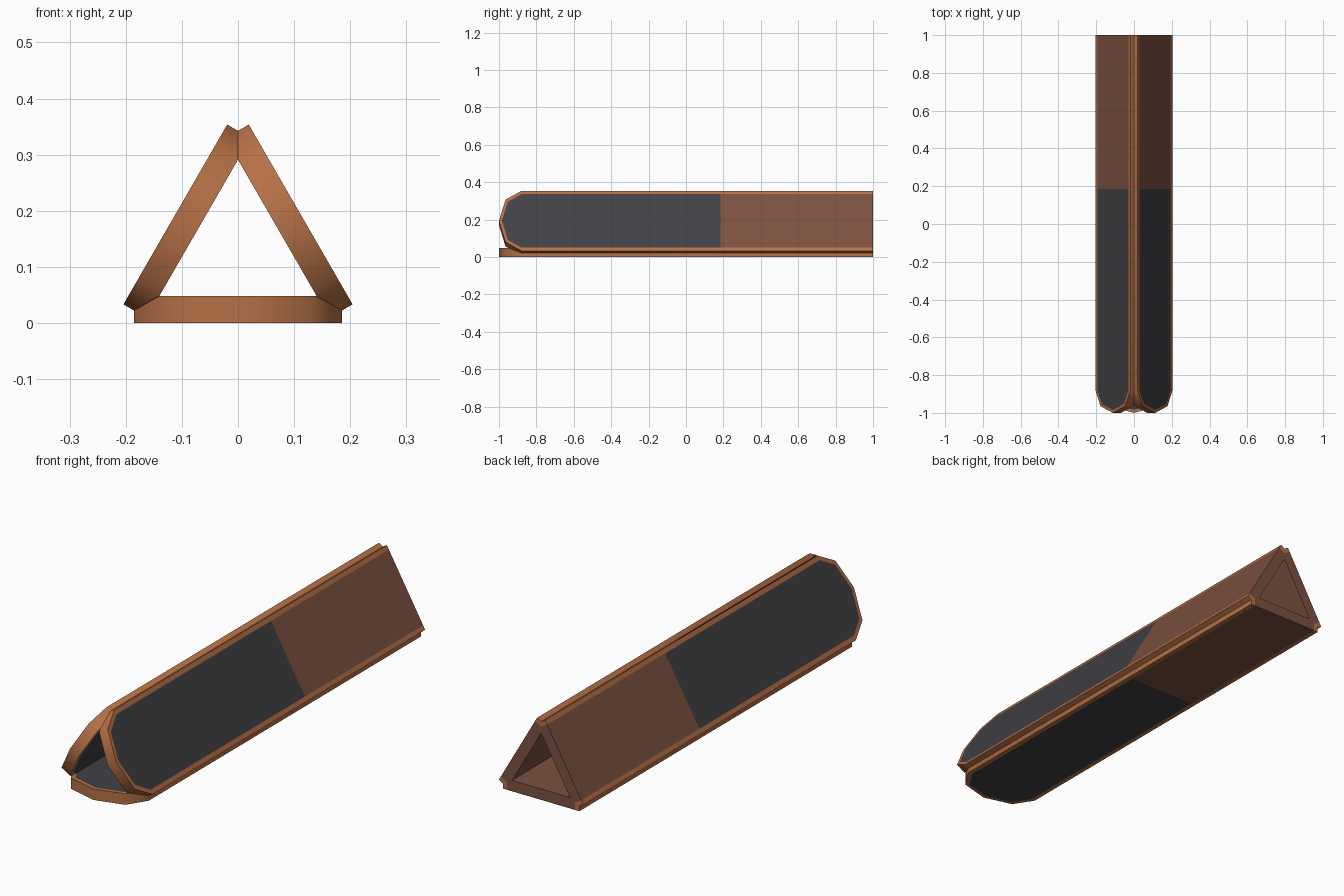
import bpy, bmesh, math
from mathutils import Vector, Matrix

if "Cube" in bpy.data.objects:
    bpy.data.objects.remove(bpy.data.objects["Cube"])

C = 0.129        # distance from prism axis to each outer face
T = 0.048        # board thickness
W = 0.185        # board half width
RIM = 0.02       # visible rim width
SPLIT = 0.185    # where the panel colour changes


def material(name, rgb):
    m = bpy.data.materials.new(name)
    m.diffuse_color = (*rgb, 1)
    m.use_nodes = True
    m.node_tree.nodes["Principled BSDF"].inputs["Base Color"].default_value = m.diffuse_color
    return m


copper = material("copper", (0.47, 0.165, 0.062))
charcoal = material("charcoal", (0.053, 0.053, 0.061))
brown = material("brown", (0.20, 0.083, 0.052))


def outline(inset):
    """Open outline: straight sides with a four-sided rounded nose at -y."""
    w, d = W - inset, 0.12 - inset * 0.8
    pts = [(w, 1.0)]
    for i in range(5):
        a = math.pi * i / 4
        pts.append((w * math.cos(a), -0.88 - d * math.sin(a)))
    return pts + [(-w, 1.0)]


def make_part(name, polygons, angle, mats):
    bm = bmesh.new()
    cache = {}

    def vert(p):
        if p not in cache:
            cache[p] = bm.verts.new((p[0], p[1], -C))
        return cache[p]

    faces = [bm.faces.new([vert(p) for p in poly]) for poly in polygons]
    ext = bmesh.ops.extrude_face_region(bm, geom=faces, use_keep_orig=True)
    moved = [g for g in ext["geom"] if isinstance(g, bmesh.types.BMVert)]
    bmesh.ops.translate(bm, verts=moved, vec=(0, 0, T))
    bmesh.ops.recalc_face_normals(bm, faces=bm.faces)
    # mitre both long edges where the boards meet
    for s in (1, -1):
        bmesh.ops.bisect_plane(bm, geom=bm.verts[:] + bm.edges[:] + bm.faces[:],
                               plane_co=(0, 0, 0), clear_outer=True,
                               plane_no=Vector((s * 0.5, 0, math.sqrt(0.75))))
    # two-coloured parts are cut across and coloured by position
    if len(mats) > 1:
        bmesh.ops.bisect_plane(bm, geom=bm.verts[:] + bm.edges[:] + bm.faces[:],
                               plane_co=(0, SPLIT, 0), plane_no=(0, 1, 0))
        for f in bm.faces:
            f.material_index = int(f.calc_center_bounds().y > SPLIT)
    bm.transform(Matrix.Translation((0, 0, C)) @ Matrix.Rotation(angle, 4, 'Y'))
    me = bpy.data.meshes.new(name)
    bm.to_mesh(me)
    bm.free()
    for m in mats:
        me.materials.append(m)
    ob = bpy.data.objects.new(name, me)
    bpy.context.collection.objects.link(ob)
    return ob


outer, inner = outline(0), outline(RIM)
rim_strip = [(outer[i], outer[i + 1], inner[i + 1], inner[i])
             for i in range(len(outer) - 1)]

# three boards around the axis: bottom and two sloping sides
for k, side in enumerate(("bottom", "left", "right")):
    angle = math.radians(120 * k)
    rim = make_part(side + "_rim", rim_strip, angle, [copper])
    make_part(side + "_panel", [inner], angle, [charcoal, brown])
    bpy.ops.object.select_all(action='DESELECT')
    rim.select_set(True)
    bpy.context.view_layer.objects.active = rim
    bpy.ops.object.shade_smooth_by_angle(angle=math.radians(50))
